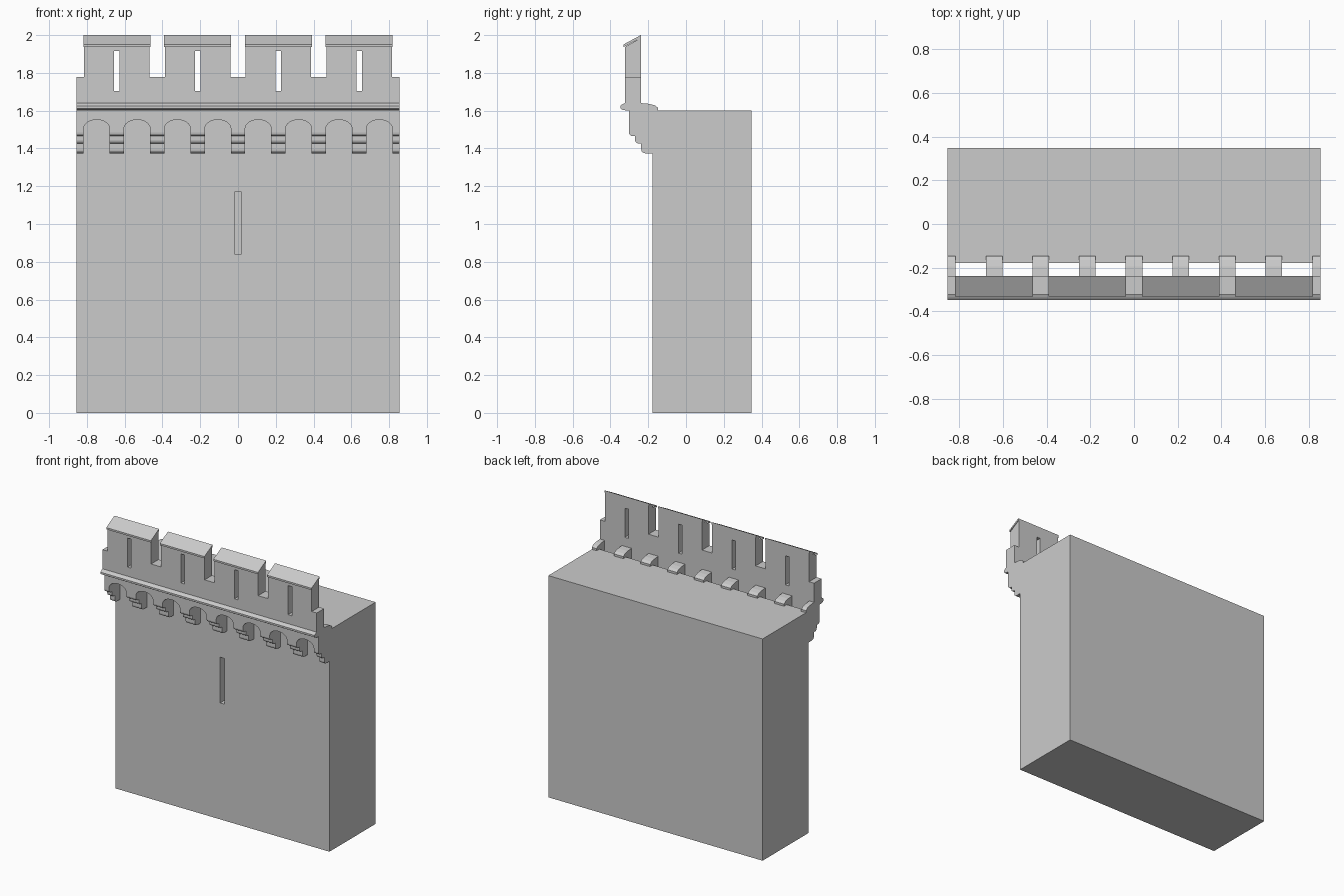
import bpy, bmesh, math
from mathutils import Vector

cube = bpy.data.objects.get("Cube")
if cube:
    bpy.data.objects.remove(cube, do_unlink=True)

stone = bpy.data.materials.new("grey_stone")
stone.use_nodes = True
GREY = (0.6, 0.6, 0.6, 1)
stone.diffuse_color = GREY
stone.node_tree.nodes["Principled BSDF"].inputs["Base Color"].default_value = GREY

HALF = 0.855            # half the wall width
BAY = HALF / 4          # spacing of the corbels
CORBEL = 0.038          # half the corbel width
WALL_FRONT, WALL_BACK, WALL_TOP = -0.178, 0.348, 1.6
PAR_FRONT, PAR_BACK = -0.324, -0.239
PANEL_FRONT, SPRING = -0.303, 1.505


def prism(name, outline, start, end, axis):
    """Extrude a 2D outline: (y, z) along x, or (x, z) along y."""
    def place(p, d):
        return Vector((d, p[0], p[1]) if axis == "x" else (p[0], d, p[1]))
    bm = bmesh.new()
    base = bm.faces.new([bm.verts.new(place(p, start)) for p in outline])
    grown = bmesh.ops.extrude_face_region(bm, geom=[base])["geom"]
    shift = place((0, 0), end - start)
    bmesh.ops.translate(bm, vec=shift, verts=[v for v in grown if isinstance(v, bmesh.types.BMVert)])
    bmesh.ops.recalc_face_normals(bm, faces=bm.faces)
    mesh = bpy.data.meshes.new(name)
    bm.to_mesh(mesh)
    bm.free()
    mesh.materials.append(stone)
    obj = bpy.data.objects.new(name, mesh)
    bpy.context.collection.objects.link(obj)
    return obj


def block(name, x0, x1, y0, y1, z0, z1):
    return prism(name, [(x0, z0), (x1, z0), (x1, z1), (x0, z1)], y0, y1, "y")


def cut(target, cutters):
    """Subtract the cutters and bake the result."""
    for c in cutters:
        mod = target.modifiers.new("slit", "BOOLEAN")
        mod.operation, mod.object, mod.solver = "DIFFERENCE", c, "EXACT"
    graph = bpy.context.evaluated_depsgraph_get()
    baked = bpy.data.meshes.new_from_object(target.evaluated_get(graph))
    target.modifiers.clear()
    target.data = baked
    for c in cutters:
        bpy.data.objects.remove(c, do_unlink=True)


# Main wall with a recessed arrow slit
wall = block("wall", -HALF, HALF, WALL_FRONT, WALL_BACK, 0, WALL_TOP)
cut(wall, [block("slit_cutter", -0.018, 0.018, -0.3, WALL_FRONT + 0.1, 0.84, 1.17)])

# Parapet with four merlons, sloping tops and through slits
merlons = [BAY * k for k in (-3, -1, 1, 3)]
LOW, TOP_FRONT, TOP_BACK = 1.778, 1.937, 1.985
outline = [(-HALF, WALL_TOP), (-HALF, LOW)]
for c in merlons:
    l, r = c - 0.174, c + 0.174
    outline += [(l, LOW), (l, TOP_BACK), (r, TOP_BACK), (r, LOW)]
outline += [(HALF, LOW), (HALF, WALL_TOP)]
parapet = prism("parapet", outline, PAR_FRONT, PAR_BACK, "y")
for v in parapet.data.vertices:
    if v.co.z > LOW + 0.1 and v.co.y < -0.3:
        v.co.z = TOP_FRONT
cut(parapet, [block("slit_cutter", c - 0.015, c + 0.015, -0.5, 0, 1.705, 1.915) for c in merlons])

# Sloping coping stone on each merlon
coping = [(-0.332, 1.937), (-0.332, 1.95), (PAR_BACK, 2.0), (PAR_BACK, 1.984)]
for i, c in enumerate(merlons):
    prism(f"coping_{i + 1}", coping, c - 0.178, c + 0.178, "x")

# String moulding below the parapet
moulding = [(PAR_FRONT, 1.64), (-0.337, 1.634), (-0.348, 1.625), (-0.348, 1.612),
            (-0.335, 1.604), (PANEL_FRONT, 1.6), (PAR_FRONT + 0.03, 1.64)]
prism("moulding", moulding, -HALF, HALF, "x")

# Arched panel spanning between the corbels
outline = [(HALF, WALL_TOP), (-HALF, WALL_TOP), (-HALF, SPRING)]
radius = BAY / 2 - CORBEL
for i in range(8):
    mid = -HALF + BAY * (i + 0.5)
    for s in range(17):
        a = math.pi * (1 - s / 16)
        outline.append((mid + radius * math.cos(a), SPRING + 0.047 * math.sin(a)))
outline.append((HALF, SPRING))
prism("arched_panel", outline, PANEL_FRONT, PAR_BACK, "y")

# Stepped corbels, each step with a rounded nose
profile = [(PAR_BACK, 1.64), (PAR_BACK, SPRING), (PANEL_FRONT, SPRING)]
steps = [(PANEL_FRONT, 1.465), (-0.27, 1.425), (-0.237, 1.374)]
for y, z in steps:
    for s in range(5):
        a = math.pi / 2 * s / 4
        profile.append((y + 0.022 * (1 - math.cos(a)), z + 0.02 * (1 - math.sin(a))))
    if z > 1.4:
        profile.append((y + 0.033, z))
profile += [(WALL_FRONT, 1.374), (WALL_FRONT, WALL_TOP), (-0.147, WALL_TOP),
            (-0.147, 1.615), (-0.165, 1.628), (-0.195, 1.636)]
for i in range(9):
    x = BAY * (i - 4)
    prism(f"corbel_{i + 1}", profile, max(x - CORBEL, -HALF), min(x + CORBEL, HALF), "x")
